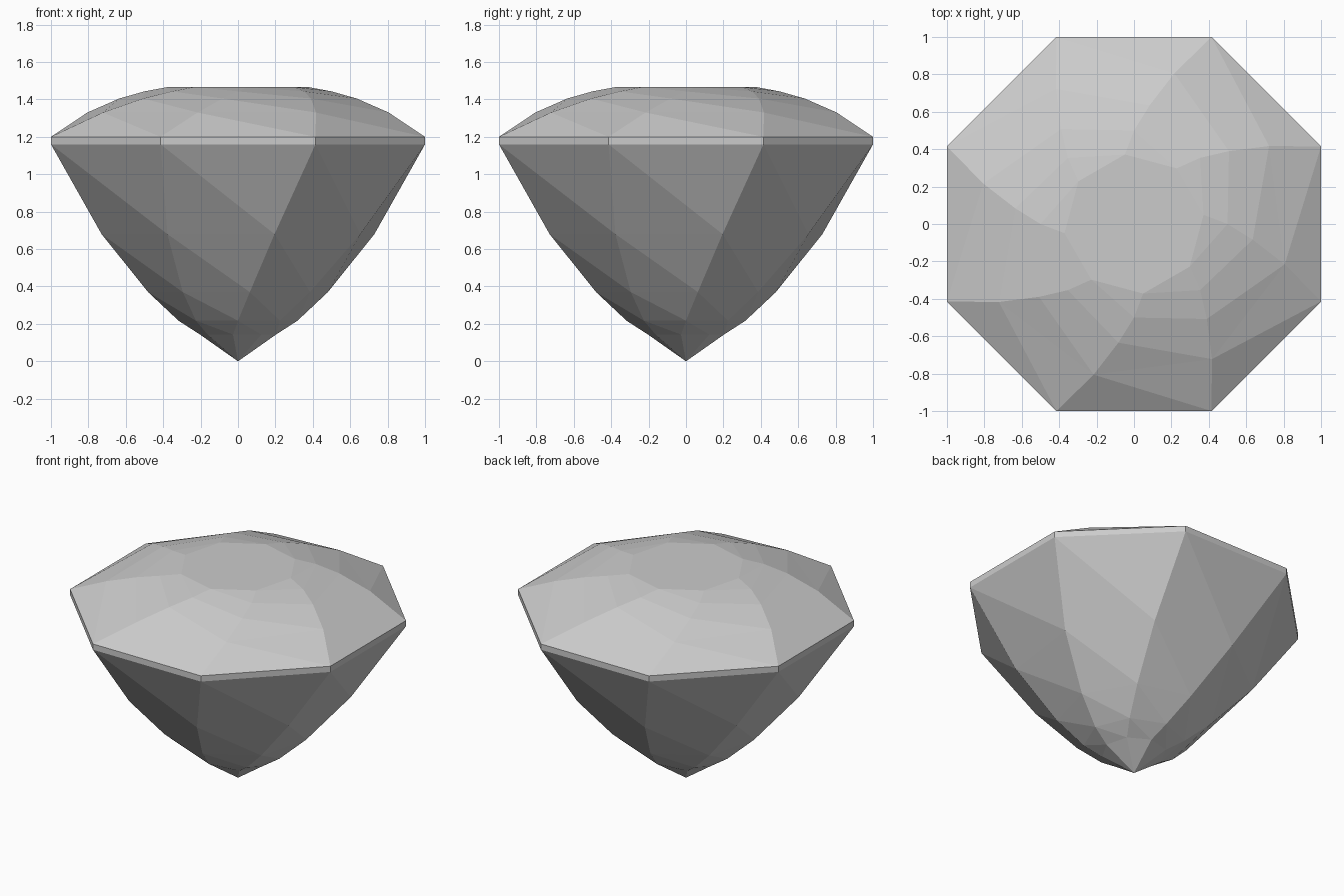
import bpy
import bmesh
from math import radians, sin, cos

cube = bpy.data.objects.get("Cube")
if cube:
    bpy.data.objects.remove(cube)

SIDES = 8
TWIST = 7.5      # degrees each ring turns against the one below it

stone = bpy.data.materials.new("pale grey stone")
stone.use_nodes = True
colour = (0.6, 0.6, 0.6, 1)
stone.diffuse_color = colour
stone.node_tree.nodes["Principled BSDF"].inputs["Base Color"].default_value = colour

bm = bmesh.new()


def ring(radius, z, step):
    """Octagon of vertices turned by a number of twist steps."""
    verts = []
    for k in range(SIDES):
        a = radians(22.5 + 360 / SIDES * k + TWIST * step)
        verts.append(bm.verts.new((radius * cos(a), radius * sin(a), z)))
    return verts


def band(outer, inner, rising):
    """Triangulated band between neighbouring rings, following the twist."""
    for k in range(SIDES):
        n = (k + 1) % SIDES
        if rising:
            bm.faces.new((outer[k], outer[n], inner[k]))
            bm.faces.new((outer[n], inner[n], inner[k]))
        else:
            bm.faces.new((outer[n], outer[k], inner[n]))
            bm.faces.new((outer[k], inner[k], inner[n]))


# Girdle: thin straight band at the widest part
girdle_low = ring(1.0824, 1.16, 0)
girdle_high = ring(1.0824, 1.2, 0)
for k in range(SIDES):
    n = (k + 1) % SIDES
    bm.faces.new((girdle_low[k], girdle_low[n], girdle_high[n], girdle_high[k]))

# Crown: shallow twisted facets up to a flat table
last = girdle_high
for step, (r, z) in enumerate([(0.834, 1.33), (0.64, 1.405), (0.5, 1.443), (0.375, 1.467)], 1):
    current = ring(r, z, step)
    band(last, current, True)
    last = current
bm.faces.new(last)

# Pavilion: deep twisted facets down to a point
last = girdle_low
for step, (r, z) in enumerate([(0.755, 0.68), (0.485, 0.37), (0.318, 0.217), (0.205, 0.143)], 1):
    current = ring(r, z, -step)
    band(last, current, False)
    last = current
tip = bm.verts.new((0, 0, 0))
for k in range(SIDES):
    bm.faces.new((last[(k + 1) % SIDES], last[k], tip))

bmesh.ops.recalc_face_normals(bm, faces=bm.faces)
mesh = bpy.data.meshes.new("cut_gemstone")
bm.to_mesh(mesh)
bm.free()
mesh.materials.append(stone)
gem = bpy.data.objects.new("cut_gemstone", mesh)
bpy.context.collection.objects.link(gem)
